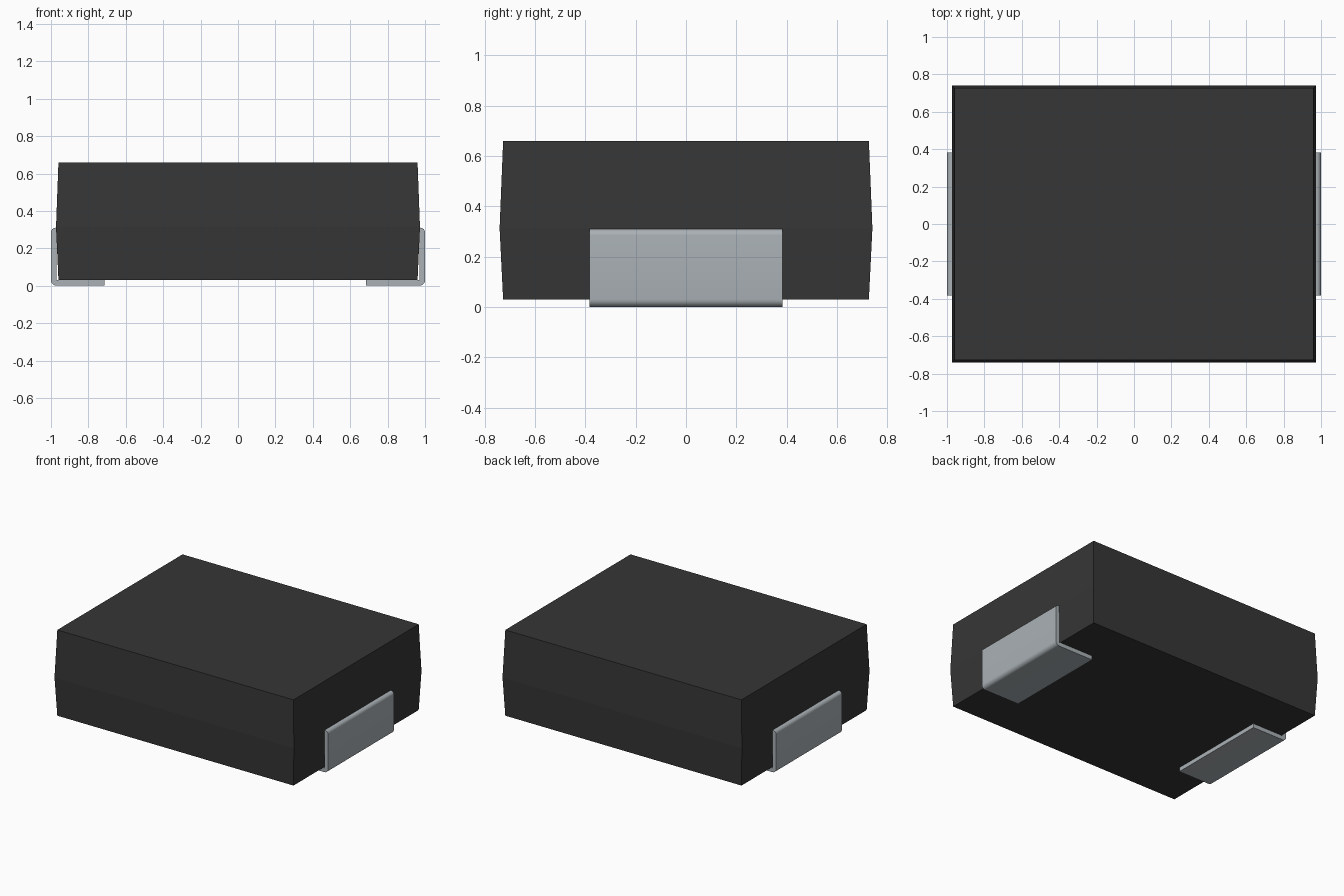
import bpy
import bmesh
import math

cube = bpy.data.objects.get("Cube")
if cube:
    bpy.data.objects.remove(cube, do_unlink=True)


def material(name, color, roughness, metallic=0.0):
    mat = bpy.data.materials.new(name)
    mat.use_nodes = True
    mat.diffuse_color = (*color, 1)
    bsdf = mat.node_tree.nodes["Principled BSDF"]
    bsdf.inputs["Base Color"].default_value = (*color, 1)
    bsdf.inputs["Roughness"].default_value = roughness
    bsdf.inputs["Metallic"].default_value = metallic
    return mat


black_plastic = material("black plastic", (0.037, 0.037, 0.037), 0.6)
tinned_metal = material("tinned metal", (0.40, 0.44, 0.465), 0.4)


def loft(name, rings, mat):
    """Join matching closed rings of points and cap both ends."""
    bm = bmesh.new()
    loops = [[bm.verts.new(p) for p in ring] for ring in rings]
    n = len(loops[0])
    for a, b in zip(loops, loops[1:]):
        for i in range(n):
            j = (i + 1) % n
            bm.faces.new((a[i], a[j], b[j], b[i]))
    bm.faces.new(loops[0])
    bm.faces.new(loops[-1])
    bmesh.ops.recalc_face_normals(bm, faces=bm.faces)
    mesh = bpy.data.meshes.new(name)
    bm.to_mesh(mesh)
    bm.free()
    mesh.materials.append(mat)
    obj = bpy.data.objects.new(name, mesh)
    bpy.context.collection.objects.link(obj)
    return obj


# Moulded case: widest at the parting line, drafted above and below
def rectangle(hx, hy, z):
    return [(-hx, -hy, z), (hx, -hy, z), (hx, hy, z), (-hx, hy, z)]


loft("case", [rectangle(0.96, 0.727, 0.03),
              rectangle(0.973, 0.741, 0.313),
              rectangle(0.96, 0.727, 0.66)], black_plastic)


# Terminals: a bent strip leaving the case and folding under it
def arc(cx, cz, r, start, end, steps=6):
    angles = [math.radians(start + (end - start) * i / steps) for i in range(steps + 1)]
    return [(cx + r * math.cos(a), cz + r * math.sin(a)) for a in angles]


def terminal(name, side, foot_end):
    outline = [(0.9, 0.31)]
    outline += arc(0.975, 0.285, 0.025, 90, 0)
    outline += arc(0.97, 0.03, 0.03, 0, -90)
    outline += [(foot_end, 0), (foot_end, 0.03), (0.97, 0.03), (0.97, 0.28), (0.9, 0.28)]
    rings = [[(side * x, y, z) for x, z in outline] for y in (-0.383, 0.383)]
    obj = loft(name, rings, tinned_metal)
    bpy.ops.object.select_all(action='DESELECT')
    obj.select_set(True)
    bpy.context.view_layer.objects.active = obj
    bpy.ops.object.shade_smooth_by_angle(angle=math.radians(30))


terminal("left_terminal", 1, 0.685)
terminal("right_terminal", -1, 0.715)
